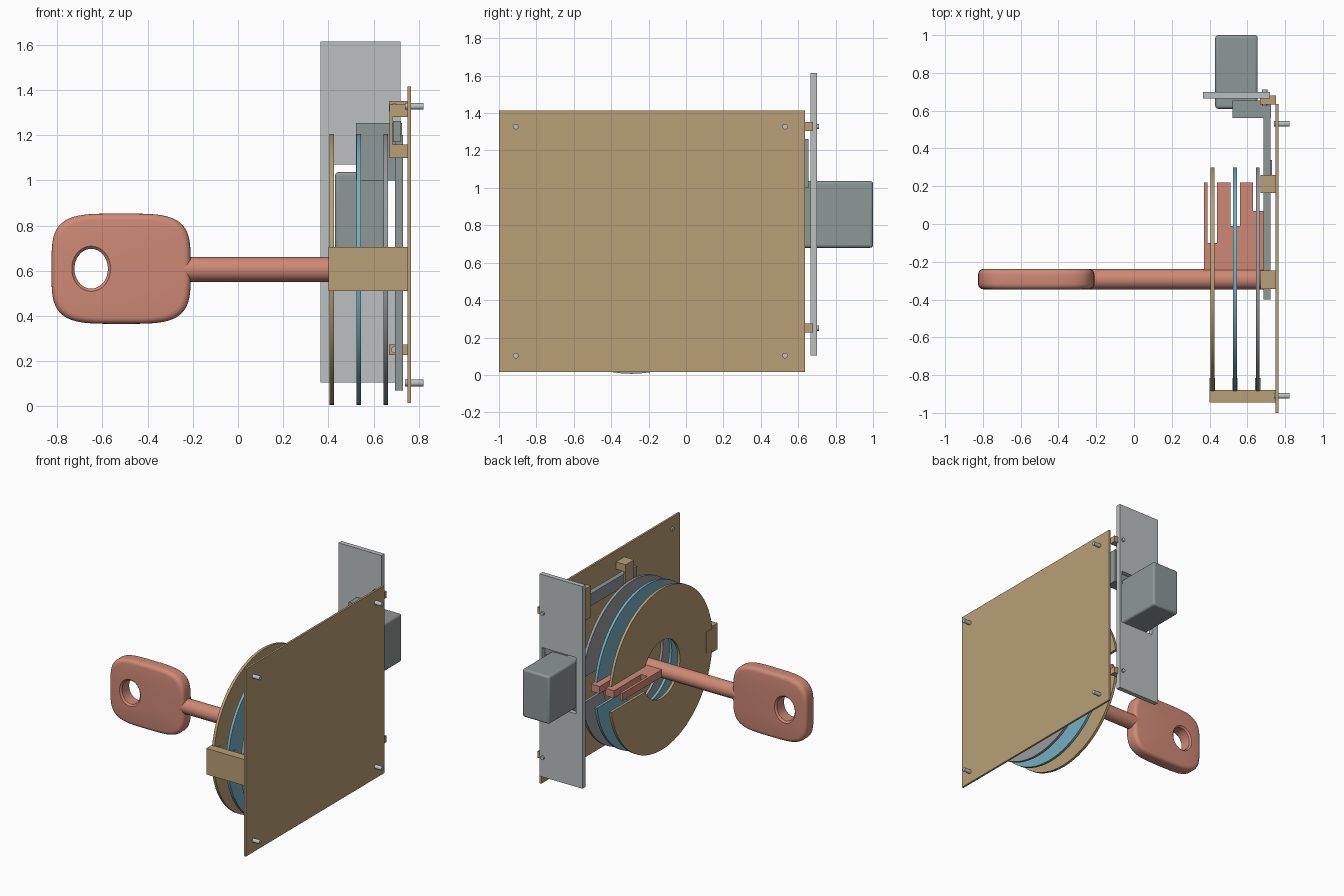
import bpy, bmesh
from math import sin, cos, pi, asin, copysign
from mathutils import Matrix, Vector

cube = bpy.data.objects.get("Cube")
if cube:
    bpy.data.objects.remove(cube, do_unlink=True)


def material(name, rgb):
    m = bpy.data.materials.new(name)
    m.use_nodes = True
    m.diffuse_color = (*rgb, 1)
    m.node_tree.nodes["Principled BSDF"].inputs["Base Color"].default_value = (*rgb, 1)
    return m


BRASS = material("brass tan", (0.48, 0.35, 0.18))
TEAL = material("teal", (0.18, 0.43, 0.53))
SALMON = material("salmon", (0.62, 0.25, 0.18))
PALE = material("pale grey", (0.50, 0.53, 0.53))
STEEL = material("steel grey", (0.27, 0.31, 0.31))
DISC_GREY = material("disc grey", (0.32, 0.33, 0.35))


def finish(name, bm, mat, smooth=False, bevel=0):
    bmesh.ops.recalc_face_normals(bm, faces=bm.faces)
    me = bpy.data.meshes.new(name)
    bm.to_mesh(me)
    bm.free()
    me.materials.append(mat)
    ob = bpy.data.objects.new(name, me)
    bpy.context.collection.objects.link(ob)
    if bevel:
        mod = ob.modifiers.new("Bevel", "BEVEL")
        mod.width, mod.segments = bevel, 3
    if smooth:
        bpy.ops.object.select_all(action="DESELECT")
        ob.select_set(True)
        bpy.context.view_layer.objects.active = ob
        bpy.ops.object.shade_smooth_by_angle(angle=0.6)
    return ob


def box(name, x, y, z, mat, bevel=0):
    bm = bmesh.new()
    bmesh.ops.create_cube(bm, size=1)
    for v in bm.verts:
        v.co = [(a + b) / 2 + c * (b - a) for (a, b), c in zip((x, y, z), v.co)]
    return finish(name, bm, mat, bevel > 0, bevel)


def rod(name, start, end, radius, mat, sides=20):
    a, b = Vector(start), Vector(end)
    turn = (b - a).to_track_quat("Z", "Y").to_matrix().to_4x4()
    bm = bmesh.new()
    bmesh.ops.create_cone(bm, cap_ends=True, segments=sides, radius1=radius, radius2=radius,
                          depth=(b - a).length, matrix=Matrix.Translation((a + b) / 2) @ turn)
    return finish(name, bm, mat, True)


def prism(name, points, offset, mat, smooth=False):
    bm = bmesh.new()
    face = bm.faces.new([bm.verts.new(p) for p in points])
    new = bmesh.ops.extrude_face_region(bm, geom=[face])["geom"]
    bmesh.ops.translate(bm, vec=offset, verts=[g for g in new if isinstance(g, bmesh.types.BMVert)])
    return finish(name, bm, mat, smooth)


AXIS_Y, AXIS_Z = -0.292, 0.606

# Back plate and its corner screws
box("back_plate", (0.75, 0.765), (-1, 0.635), (0.015, 1.415), BRASS)
for y in (-0.91, 0.53):
    for z in (0.103, 1.328):
        rod("plate_screw", (0.74, y, z), (0.822, y, z), 0.015, PALE)


# Slotted ward discs, each with a wider keyhole
def arc(x, radius, half_slot, count=72):
    a = asin(half_slot / radius)
    angles = [a + (2 * pi - 2 * a) * i / count for i in range(count + 1)]
    return [(x, AXIS_Y + radius * cos(t), AXIS_Z + radius * sin(t)) for t in angles]


wards = (("outer_ward", 0.405, 0.215, BRASS),
         ("middle_ward", 0.525, 0.29, TEAL),
         ("inner_ward", 0.645, 0.36, DISC_GREY))
for name, x, hole, mat in wards:
    prism(name, arc(x, 0.6, 0.095) + arc(x, hole, 0.095)[::-1], (0.02, 0, 0), mat, True)
    box(name + "_foot", (x - 0.004, x + 0.024), (-0.89, -0.815), (0.53, 0.685), mat)
box("ward_bracket", (0.4, 0.752), (-0.945, -0.88), (0.51, 0.705), BRASS)

# Key: shaft, stepped bit and rounded bow
rod("key_shaft", (-0.24, AXIS_Y, AXIS_Z), (0.69, AXIS_Y, AXIS_Z), 0.055, SALMON, 40)
root = AXIS_Y
steps = [(0.37, 0.39, 0.22), (0.39, 0.44, -0.1), (0.44, 0.51, 0.22),
         (0.51, 0.56, -0.01), (0.56, 0.63, 0.22), (0.63, 0.685, 0.07)]
outline = [(0.37, root, 0.578)]
for x0, x1, y in steps:
    outline += [(x0, y, 0.578), (x1, y, 0.578)]
outline.append((0.685, root, 0.578))
prism("key_bit", outline, (0, 0, 0.055), SALMON)


def oval(bm, cx, y, rx, rz, power, count=96):
    def p(v):
        return copysign(abs(v) ** (2 / power), v)
    angles = [2 * pi * (i + 0.5) / count for i in range(count)]
    return [bm.verts.new((cx + rx * p(cos(t)), y, AXIS_Z + 0.003 + rz * p(sin(t)))) for t in angles]


bm = bmesh.new()
loops = []
thick, edge = 0.054, 0.028
for k in range(5):       # rounded outer rim, front to back half
    t = pi / 2 * k / 4
    loops.append((-0.5175, -thick + edge - edge * cos(t), edge - edge * sin(t), False))
loops += [(cx, -y, inset, hole) for cx, y, inset, hole in reversed(loops)]
loops += [(-0.65, thick, 0.012, True), (-0.65, thick - 0.012, 0, True),
          (-0.65, -thick + 0.012, 0, True), (-0.65, -thick, 0.012, True)]
rings = []
for cx, y, inset, hole in loops:
    if hole:
        rings.append(oval(bm, cx, AXIS_Y + y, 0.074 + inset, 0.088 + inset, 2))
    else:
        rings.append(oval(bm, cx, AXIS_Y + y, 0.308 - inset, 0.244 - inset, 4))
for a, b in zip(rings, rings[1:] + rings[:1]):
    for i in range(len(a)):
        j = (i + 1) % len(a)
        bm.faces.new((a[i], a[j], b[j], b[i]))
finish("key_bow", bm, SALMON, True)

# Face plate: four strips around the bolt opening
FY = (0.665, 0.7)
box("face_plate_top", (0.365, 0.72), FY, (1.07, 1.615), PALE)
box("face_plate_bottom", (0.365, 0.72), FY, (0.105, 0.65), PALE)
box("face_plate_right", (0.365, 0.42), FY, (0.65, 1.07), PALE)
box("face_plate_left", (0.7, 0.72), FY, (0.65, 1.07), PALE)
for z in (0.25, 1.328):
    box("face_plate_tab", (0.668, 0.752), (0.632, 0.68), (z - 0.024, z + 0.024), BRASS)
    rod("face_plate_screw", (0.692, 0.625, z), (0.692, 0.712, z), 0.014, PALE)

# Bolt with its link, sliding bar and tail
box("bolt", (0.43, 0.655), (0.61, 1), (0.68, 1.037), STEEL, 0.015)
box("bolt_link", (0.522, 0.725), (0.56, 0.655), (1.0, 1.255), STEEL)
box("bolt_bar", (0.686, 0.722), (-0.4, 0.655), (1.17, 1.262), STEEL)
box("bolt_tail", (0.695, 0.73), (0.2, 0.34), (0.07, 1.2), STEEL)

# Guides that wrap the sliding bar
for y in ((-0.345, -0.245), (0.165, 0.26)):
    box("guide_top", (0.67, 0.752), y, (1.28, 1.335), BRASS)
    box("guide_bottom", (0.67, 0.752), y, (1.1, 1.16), BRASS)
    box("guide_side", (0.67, 0.684), y, (1.16, 1.28), BRASS)
